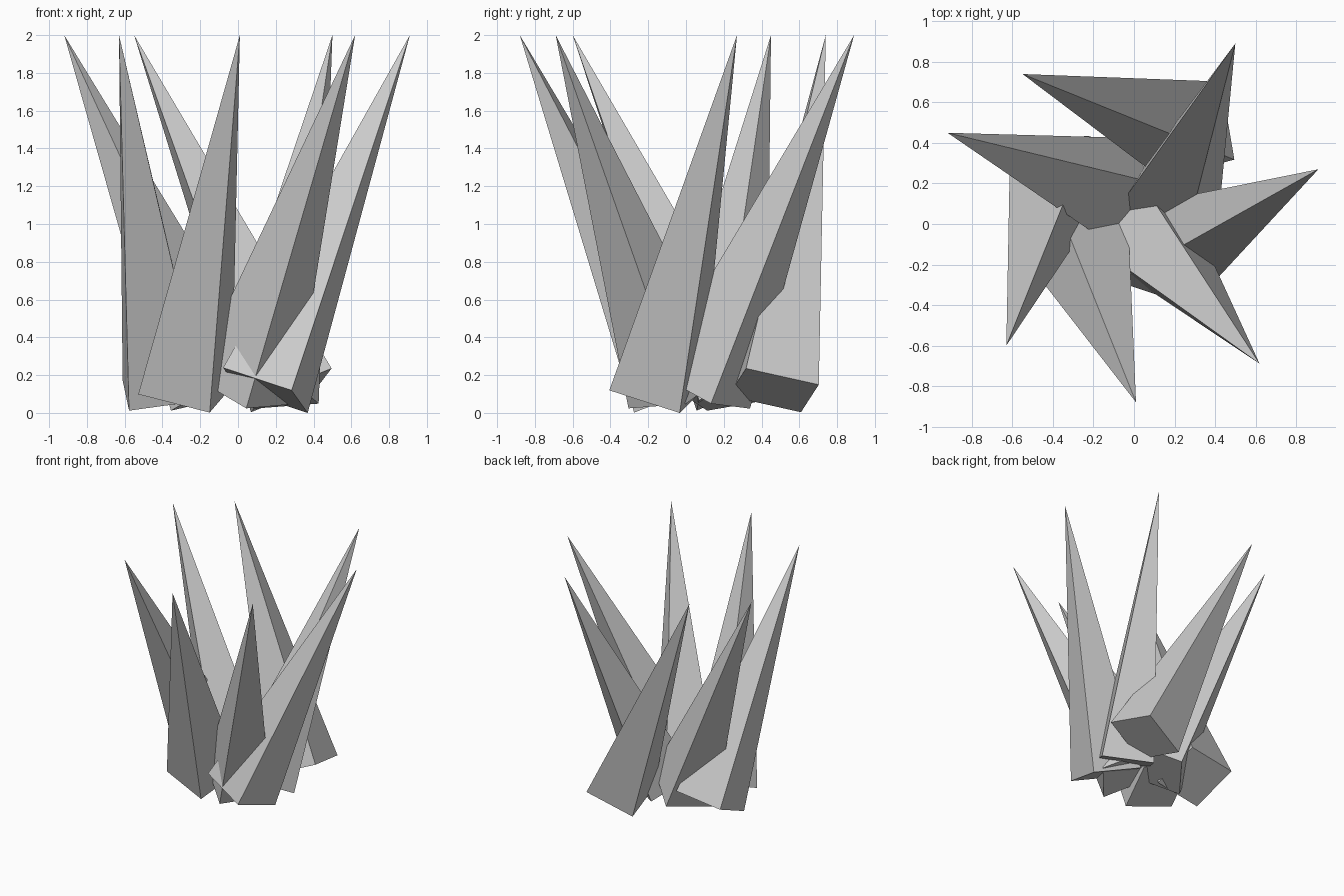
import bpy
from math import radians, cos
from mathutils import Matrix

if "Cube" in bpy.data.objects:
    bpy.data.objects.remove(bpy.data.objects["Cube"])

LENGTH, RADIUS, TILT = 2.075, 0.283, radians(25)

# Each crystal: tip x, tip y, lean heading, spin about its own axis (degrees)
crystals = [
    (-0.92, 0.45, 160, 26),
    (-0.63, -0.60, 254.5, -26),
    (0.01, -0.88, -70.7, 10),
    (0.62, -0.69, 312, -37),
    (0.91, 0.27, 29.3, 0),
    (0.50, 0.89, 67, 36),
    (-0.55, 0.74, 161.6, -14.5),
]


def add_crystal(index, x, y, heading, spin):
    """Four-sided spike hung from its tip, leaning along its heading."""
    bpy.ops.mesh.primitive_cone_add(vertices=4, radius1=RADIUS, radius2=0,
                                    depth=LENGTH)
    spike = bpy.context.object
    spike.name = f"crystal_spike_{index}"
    spike.data.transform(Matrix.Translation((0, 0, -LENGTH / 2)))
    spike.matrix_world = (Matrix.Translation((x, y, 2.0))
                          @ Matrix.Rotation(radians(heading), 4, 'Z')
                          @ Matrix.Rotation(TILT, 4, 'Y')
                          @ Matrix.Rotation(radians(spin), 4, 'Z'))


# Cluster of seven spikes
for i, values in enumerate(crystals, 1):
    add_crystal(i, *values)
